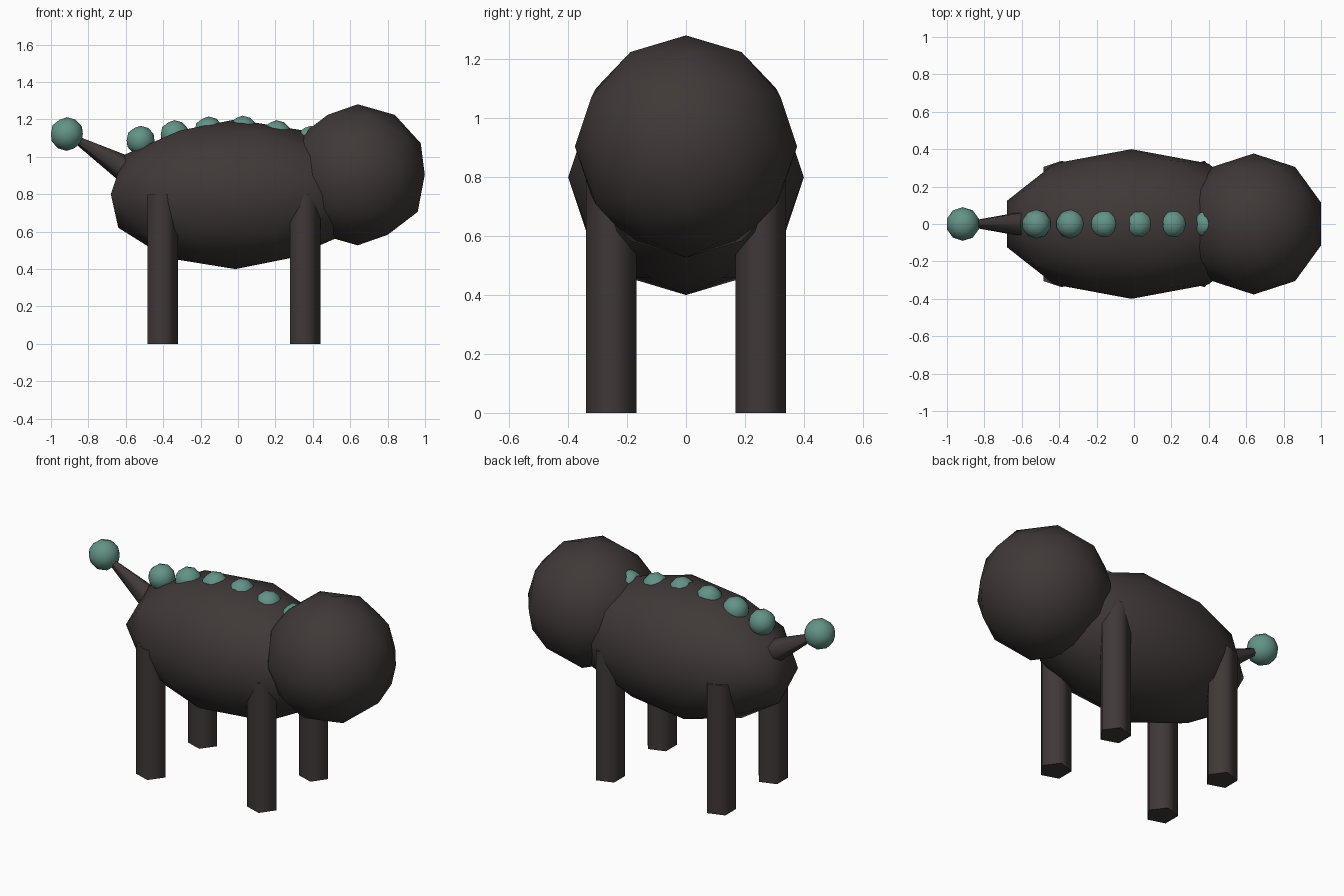
import bpy
import math
from mathutils import Vector

if "Cube" in bpy.data.objects:
    bpy.data.objects.remove(bpy.data.objects["Cube"])


def material(name, rgb):
    m = bpy.data.materials.new(name)
    m.diffuse_color = (*rgb, 1.0)
    m.use_nodes = True
    m.node_tree.nodes["Principled BSDF"].inputs["Base Color"].default_value = m.diffuse_color
    return m


HIDE = material("dark hide", (0.050, 0.040, 0.039))
GREEN = material("sea green", (0.125, 0.290, 0.240))


def finish(obj, name, mat, smooth_caps=True):
    obj.name = name
    obj.data.materials.append(mat)
    for p in obj.data.polygons:
        # end caps stay flat, curved sides are smooth
        p.use_smooth = smooth_caps or len(p.vertices) <= 4
    return obj


def ball(name, loc, scale, mat):
    bpy.ops.mesh.primitive_ico_sphere_add(subdivisions=2, radius=1, location=loc)
    obj = bpy.context.object
    obj.scale = scale
    return finish(obj, name, mat)


# torso and head
ball("body", (-0.014, 0, 0.8), (0.7, 0.4, 0.4), HIDE)
ball("head", (0.64, 0, 0.904), (0.377, 0.377, 0.377), HIDE)

# four five-sided legs, one corner pointing forward (+x)
for end, x in (("rear", -0.41), ("front", 0.35)):
    for side, y in (("right", -0.253), ("left", 0.253)):
        bpy.ops.mesh.primitive_cylinder_add(
            vertices=5, radius=0.09, depth=0.8, location=(x, y, 0.4),
            rotation=(0, 0, -math.pi / 2))
        finish(bpy.context.object, f"{end}_{side}_leg", HIDE, False)

# row of beads along the spine
for i, z in enumerate((1.088, 1.118, 1.138, 1.142, 1.118, 1.088)):
    ball(f"spine_bead_{i + 1}", (-0.521 + 0.182 * i, 0, z), (0.078,) * 3, GREEN)

# tapering tail with a ball at its tip
base, tip = Vector((-0.61, 0, 0.94)), Vector((-0.915, 0, 1.122))
axis = tip - base
bpy.ops.mesh.primitive_cone_add(
    vertices=6, radius1=0.07, radius2=0.01, depth=axis.length,
    location=(base + tip) / 2, rotation=axis.to_track_quat('Z', 'Y').to_euler())
finish(bpy.context.object, "tail", HIDE, False)
ball("tail_ball", tip, (0.09,) * 3, GREEN)
